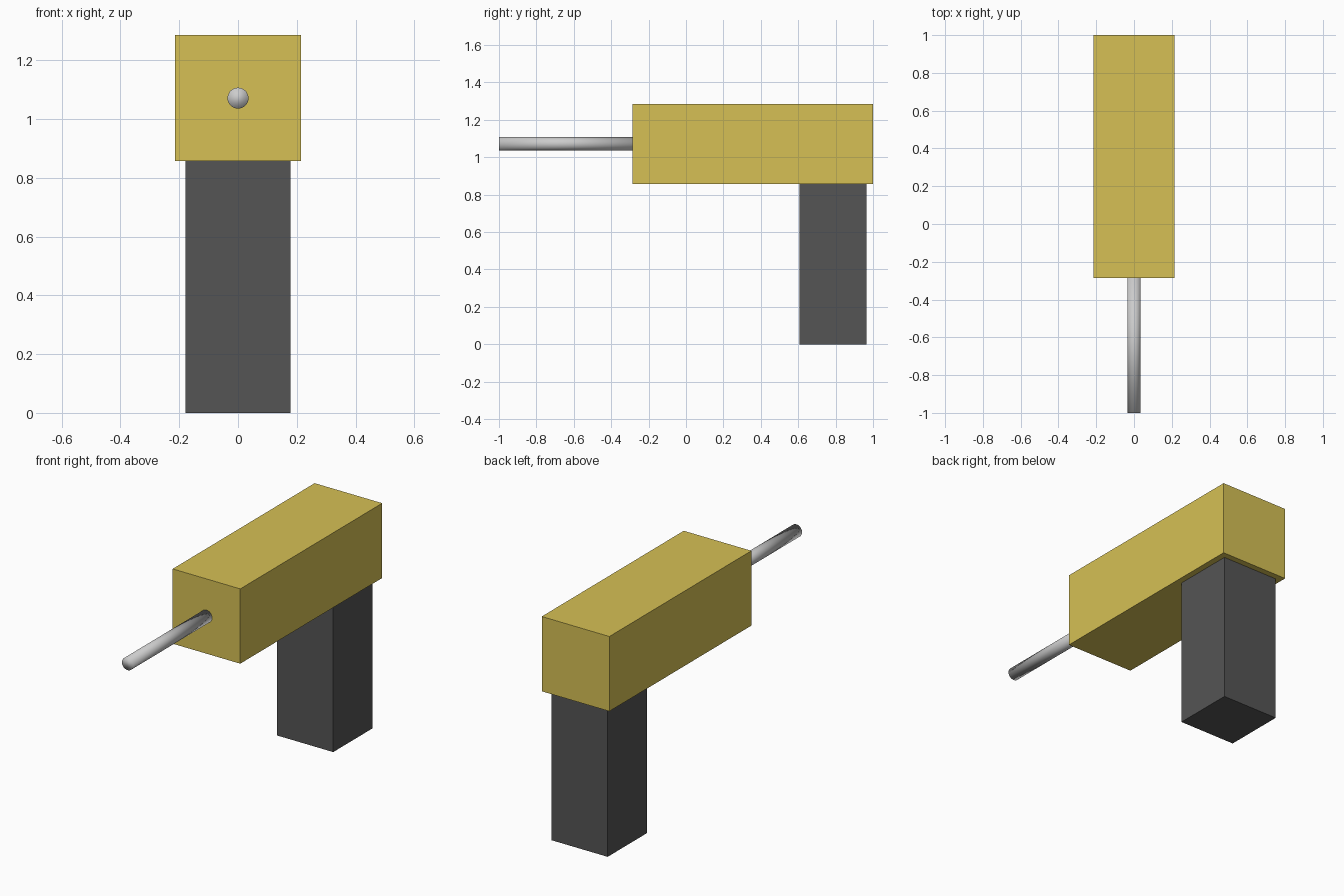
import bpy
import math

if "Cube" in bpy.data.objects:
    bpy.data.objects.remove(bpy.data.objects["Cube"])


def material(name, color):
    mat = bpy.data.materials.new(name)
    mat.diffuse_color = color
    mat.use_nodes = True
    mat.node_tree.nodes["Principled BSDF"].inputs["Base Color"].default_value = mat.diffuse_color
    return mat


def box(name, x, y, z, mat):
    """Box spanning the given (min, max) ranges."""
    spans = (x, y, z)
    bpy.ops.mesh.primitive_cube_add(size=1, location=[(a + b) / 2 for a, b in spans])
    obj = bpy.context.object
    obj.name = name
    obj.scale = [b - a for a, b in spans]
    bpy.ops.object.transform_apply(location=False, rotation=False, scale=True)
    obj.data.materials.append(mat)
    return obj


U = 1 / 14  # design grid unit
yellow = material("yellow_casing", (0.67, 0.53, 0.09, 1))
dark = material("dark_grip", (0.09, 0.09, 0.09, 1))

# Motor casing
box("body", (-3 * U, 3 * U), (-4 * U, 14 * U), (12 * U, 18 * U), yellow)

# Grip below the rear of the casing
box("handle", (-2.5 * U, 2.5 * U), (8.5 * U, 13.5 * U), (0, 12 * U), dark)

# Round bit, centred on the front of the casing
bpy.ops.mesh.primitive_cylinder_add(
    vertices=32, radius=0.5 * U, depth=10 * U,
    location=(0, -9 * U, 15 * U), rotation=(math.radians(90), 0, 0))
bit = bpy.context.object
bit.name = "drill_bit"
bpy.ops.object.shade_smooth()
